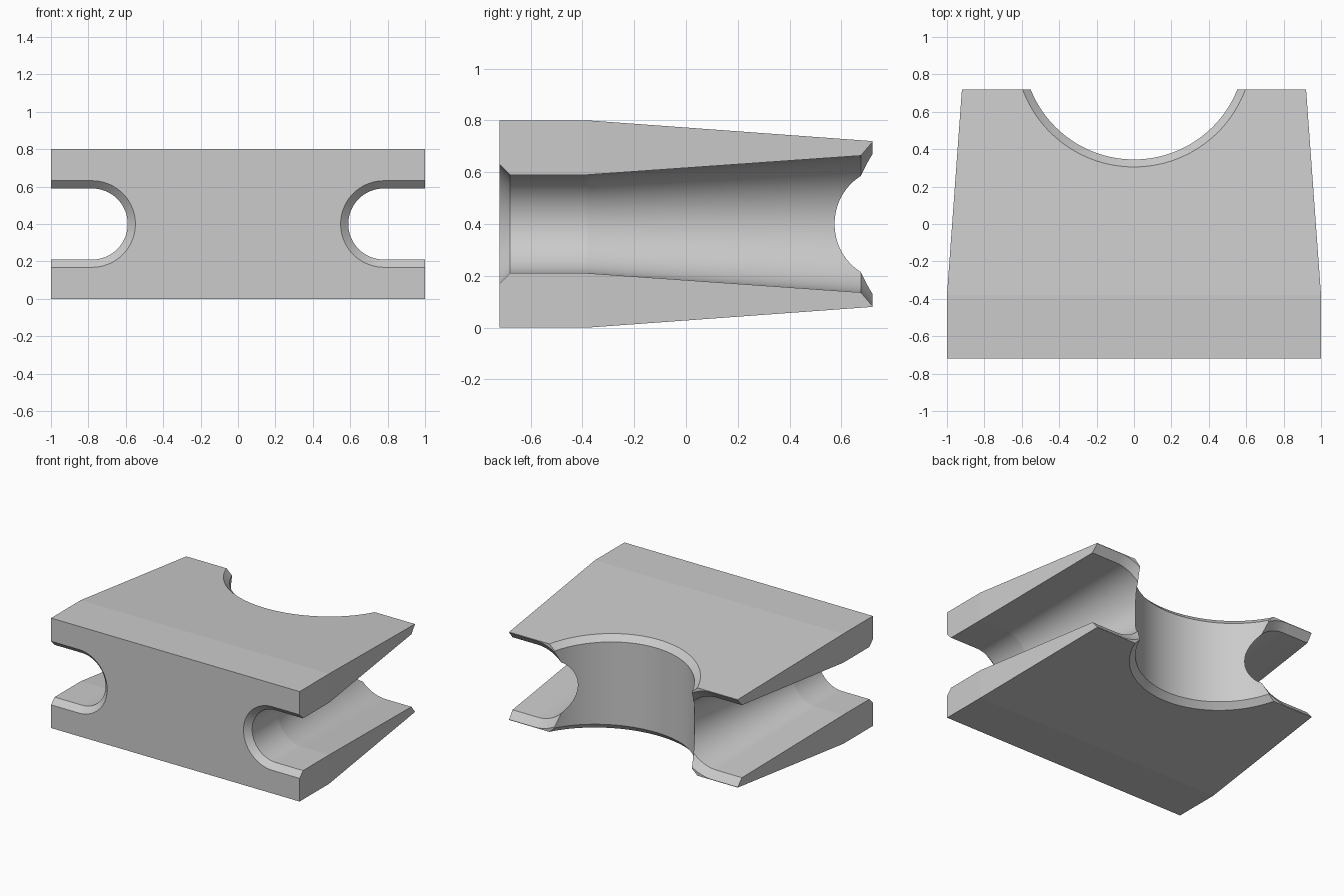
import bpy, bmesh, math

cube = bpy.data.objects.get("Cube")
if cube:
    bpy.data.objects.remove(cube, do_unlink=True)

MID = 0.4          # height of the symmetry plane
KINK = -0.38       # where the taper starts
BACK = 0.72

grey = bpy.data.materials.new("light grey")
grey.use_nodes = True
colour = (0.6, 0.6, 0.6, 1)
grey.diffuse_color = colour
grey.node_tree.nodes["Principled BSDF"].inputs["Base Color"].default_value = colour


def loft(name, rings):
    """Closed solid skinned through rings of equal point count."""
    bm = bmesh.new()
    loops = [[bm.verts.new(p) for p in ring] for ring in rings]
    for a, b in zip(loops, loops[1:]):
        for i in range(len(a)):
            j = (i + 1) % len(a)
            bm.faces.new((a[i], a[j], b[j], b[i]))
    bm.faces.new(loops[0])
    bm.faces.new(loops[-1])
    bmesh.ops.recalc_face_normals(bm, faces=bm.faces[:])
    mesh = bpy.data.meshes.new(name)
    bm.to_mesh(mesh)
    bm.free()
    mesh.materials.append(grey)
    ob = bpy.data.objects.new(name, mesh)
    bpy.context.collection.objects.link(ob)
    return ob


def box_ring(y, hx, hz):
    return [(sx * hx, y, MID + sz * hz) for sx, sz in ((-1, -1), (1, -1), (1, 1), (-1, 1))]


def slot_ring(side, y, r, cx):
    """Half round towards the middle, straight out to the side."""
    n = 64
    pts = [(1.4, MID - r)]
    for i in range(n + 1):
        a = -math.pi / 2 - math.pi * i / n
        pts.append((cx + r * math.cos(a), MID + r * math.sin(a)))
    pts.append((1.4, MID + r))
    return [(side * x, y, z) for x, z in pts]


def notch_ring(r, half, up):
    """Circle parallel to the sloping top or bottom face."""
    n = 144
    ring = []
    for i in range(n):
        a = 2 * math.pi * i / n
        y = 0.94 + r * math.sin(a)
        slope = 0.08 / (BACK - KINK) * (y - KINK)
        ring.append((r * math.cos(a), y, MID + up * (half - slope)))
    return ring


# Tapered body
body = loft("tapered_block", [box_ring(-BACK, 1, 0.4), box_ring(KINK, 1, 0.4),
                              box_ring(BACK, 0.92, 0.32)])

# Side channels with flared ends, and the round notch with chamfered rims
slot_rings = [(-0.82, 0.335, 0.78), (-0.68, 0.19, 0.78), (KINK, 0.19, 0.78),
              (0.675, 0.264, 0.72), (0.82, 0.434, 0.713)]
cutters = [loft(f"{name}_channel_cutter", [slot_ring(side, *r) for r in slot_rings])
           for name, side in (("left", 1), ("right", -1))]
cutters.append(loft("notch_cutter", [
    notch_ring(0.735, 0.5, -1), notch_ring(0.595, 0.36, -1),
    notch_ring(0.595, 0.36, 1), notch_ring(0.735, 0.5, 1)]))

bpy.context.view_layer.objects.active = body
for cutter in cutters:
    mod = body.modifiers.new(cutter.name, 'BOOLEAN')
    mod.operation = 'DIFFERENCE'
    mod.solver = 'EXACT'
    mod.object = cutter
    bpy.ops.object.modifier_apply(modifier=mod.name)
for cutter in cutters:
    bpy.data.objects.remove(cutter, do_unlink=True)

# Smooth the curved walls only
bpy.ops.object.select_all(action='DESELECT')
body.select_set(True)
bpy.ops.object.shade_smooth_by_angle(angle=math.radians(3.5))
